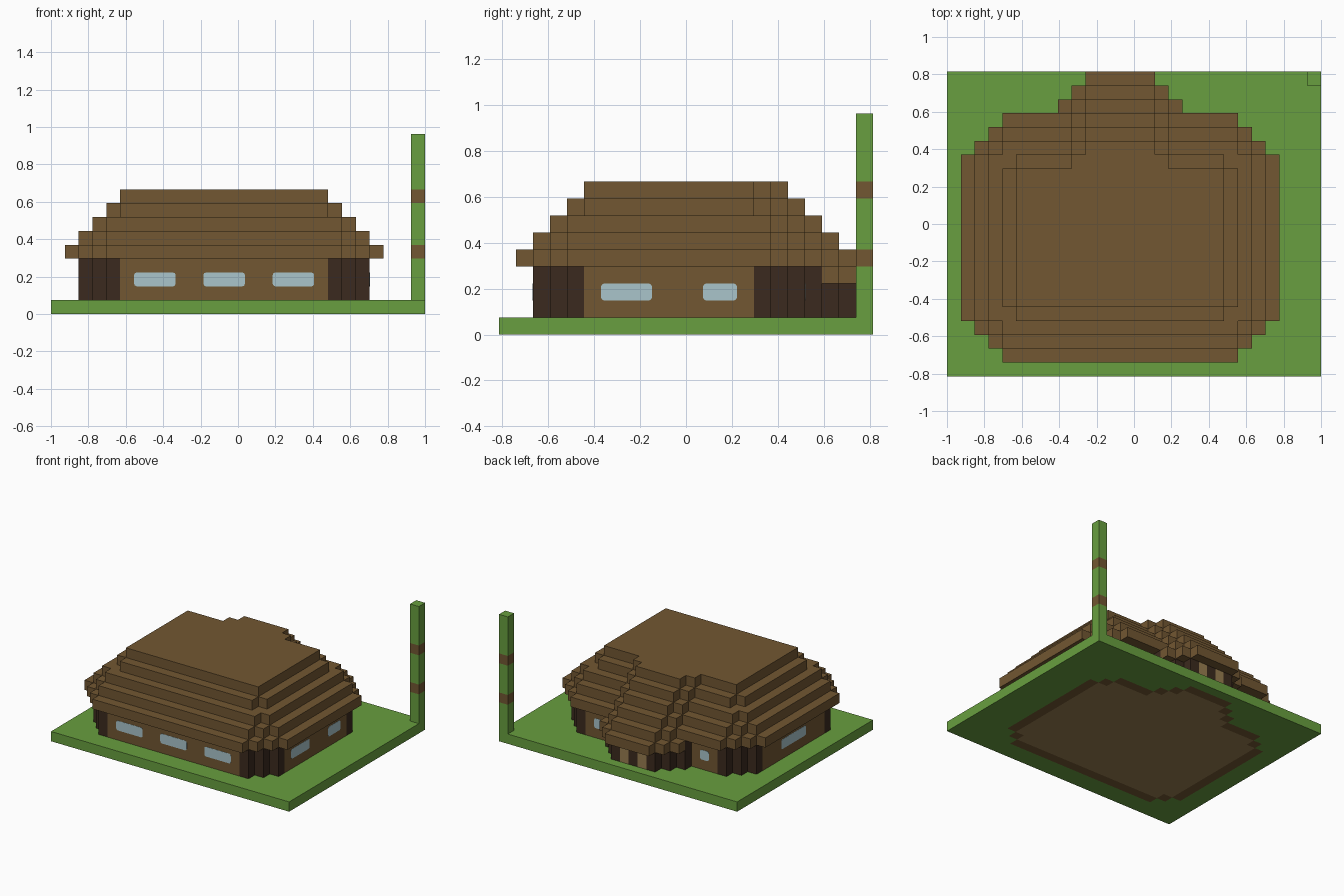
import bpy, bmesh
from mathutils import Matrix, Vector

cube = bpy.data.objects.get("Cube")
if cube:
    bpy.data.objects.remove(cube)

U = 2 / 27            # block size
NX, NY = 27, 22       # plot size in blocks
DIRS = ((1, 0), (-1, 0), (0, 1), (0, -1))


def material(name, rgb):
    mat = bpy.data.materials.new(name)
    mat.use_nodes = True
    color = (*rgb, 1)
    mat.diffuse_color = color
    mat.node_tree.nodes["Principled BSDF"].inputs["Base Color"].default_value = color
    return mat


GREEN = material("grass green", (0.14, 0.345, 0.05))
BROWN = material("wood brown", (0.168, 0.095, 0.032))
DARK = material("dark timber", (0.044, 0.023, 0.013))
TAN = material("tan plank", (0.31, 0.205, 0.08))
GLASS = material("pale blue glass", (0.4, 0.56, 0.6))


def pos(i, j, k):
    return Vector((i * U - 1, (j - NY / 2) * U, k * U))


def finish(name, bm, mats):
    mesh = bpy.data.meshes.new(name)
    bm.to_mesh(mesh)
    bm.free()
    for mat in mats:
        mesh.materials.append(mat)
    obj = bpy.data.objects.new(name, mesh)
    bpy.context.collection.objects.link(obj)


def block_part(name, cells, k0, k1, mats, rule=None):
    """Extrude a plan of square cells; rule picks a material for each side face."""
    cells = set(cells)
    bm = bmesh.new()

    def quad(corners, index=0):
        bm.faces.new([bm.verts.new(pos(*c)) for c in corners]).material_index = index

    for i, j in sorted(cells):
        ring = ((i, j), (i + 1, j), (i + 1, j + 1), (i, j + 1))
        quad([(*p, k1) for p in ring])
        quad([(*p, k0) for p in reversed(ring)])
        for side, (dx, dy) in zip((1, 3, 2, 0), DIRS):
            if (i + dx, j + dy) not in cells:
                a, b = ring[side], ring[(side + 1) % 4]
                quad([(*a, k0), (*b, k0), (*b, k1), (*a, k1)],
                     rule(i, j, dx, dy) if rule else 0)
    bmesh.ops.remove_doubles(bm, verts=bm.verts, dist=U / 100)
    bmesh.ops.dissolve_limit(bm, angle_limit=0.01, verts=bm.verts, edges=bm.edges,
                             delimit={'MATERIAL'})
    finish(name, bm, mats)


# Plan rules: the house has clipped corners and a tapered back porch
PLOT = [(i, j) for i in range(NX) for j in range(NY)]


def inset(i, j):
    return min(i, 24 - i), min(j, 19 - j)


def in_main(i, j, margin, corner):
    m, f = inset(i, j)
    return m >= margin and f >= margin and m + f >= corner


def in_porch(i, j, end):
    c = abs(i - 12)
    return c <= 4 and j > 9 and j + max(c - 2, 0) < end


footprint = {p for p in PLOT if in_main(*p, 2, 6) or in_porch(*p, 21)}
wall_cells = {(i, j) for i, j in footprint
              if any((i + dx, j + dy) not in footprint for dx, dy in DIRS)}

# Ground with the floor and foundation let into it
block_part("lawn", set(PLOT) - footprint, 0, 1, [GREEN])
block_part("floor", footprint - wall_cells, 0, 1, [TAN])
block_part("foundation", wall_cells, 0, 1, [BROWN])


# Walls: plank faces, dark corner posts, tan panels beside the porch door
def wall_rule(i, j, dx, dy):
    m, f = inset(i, j)
    if dy == 1 and j == 20 and abs(i - 12) == 1:
        return 2
    if (dx and m == 2 and f >= 5) or (dy and f == 2 and m >= 5):
        return 1
    return 0


block_part("walls", wall_cells, 1, 4, [DARK, BROWN, TAN], wall_rule)

# Stepped roof
block_part("porch_eave", [p for p in PLOT if in_porch(*p, 22) and p[1] >= 19], 3, 4, [BROWN])
for n, corner in enumerate((5, 6, 7, 9, 10)):
    block_part(f"roof_tier_{n + 1}",
               [p for p in PLOT if in_main(*p, n + 1, corner) or in_porch(*p, 21 - n)],
               4 + n, 5 + n, [BROWN])

# Corner pole with two bands
for n, (low, high, mat) in enumerate(((1, 4, GREEN), (4, 5, BROWN), (5, 8, GREEN),
                                      (8, 9, BROWN), (9, 13, GREEN))):
    block_part(f"pole_section_{n + 1}", [(26, 21)], low, high, [mat])


# Window panes: thin plates with clipped corners
def window(name, i, j, width, along_x):
    bm = bmesh.new()
    bmesh.ops.create_cube(bm, size=1)
    bmesh.ops.scale(bm, vec=(width * U, 0.003, U), verts=bm.verts)
    depth_edges = [e for e in bm.edges
                   if abs(e.verts[0].co.y - e.verts[1].co.y) > 0.002]
    bmesh.ops.bevel(bm, geom=depth_edges, offset=0.014, segments=2, profile=0.5,
                    affect='EDGES')
    turn = Matrix() if along_x else Matrix.Rotation(1.5707963, 4, 'Z')
    bm.transform(Matrix.Translation(pos(i, j, 2.5)) @ turn)
    finish(name, bm, [GLASS])


for n, i in enumerate((7.5, 12.5, 17.5)):
    window(f"front_window_{n + 1}", i, 2, 3, True)
for n, i in enumerate((6.5, 18.5)):
    window(f"back_window_{n + 1}", i, 18, 1, True)
window("left_front_window", 23, 7.5, 3, False)
window("left_back_window", 23, 13, 2, False)
window("right_window", 2, 10, 4, False)
